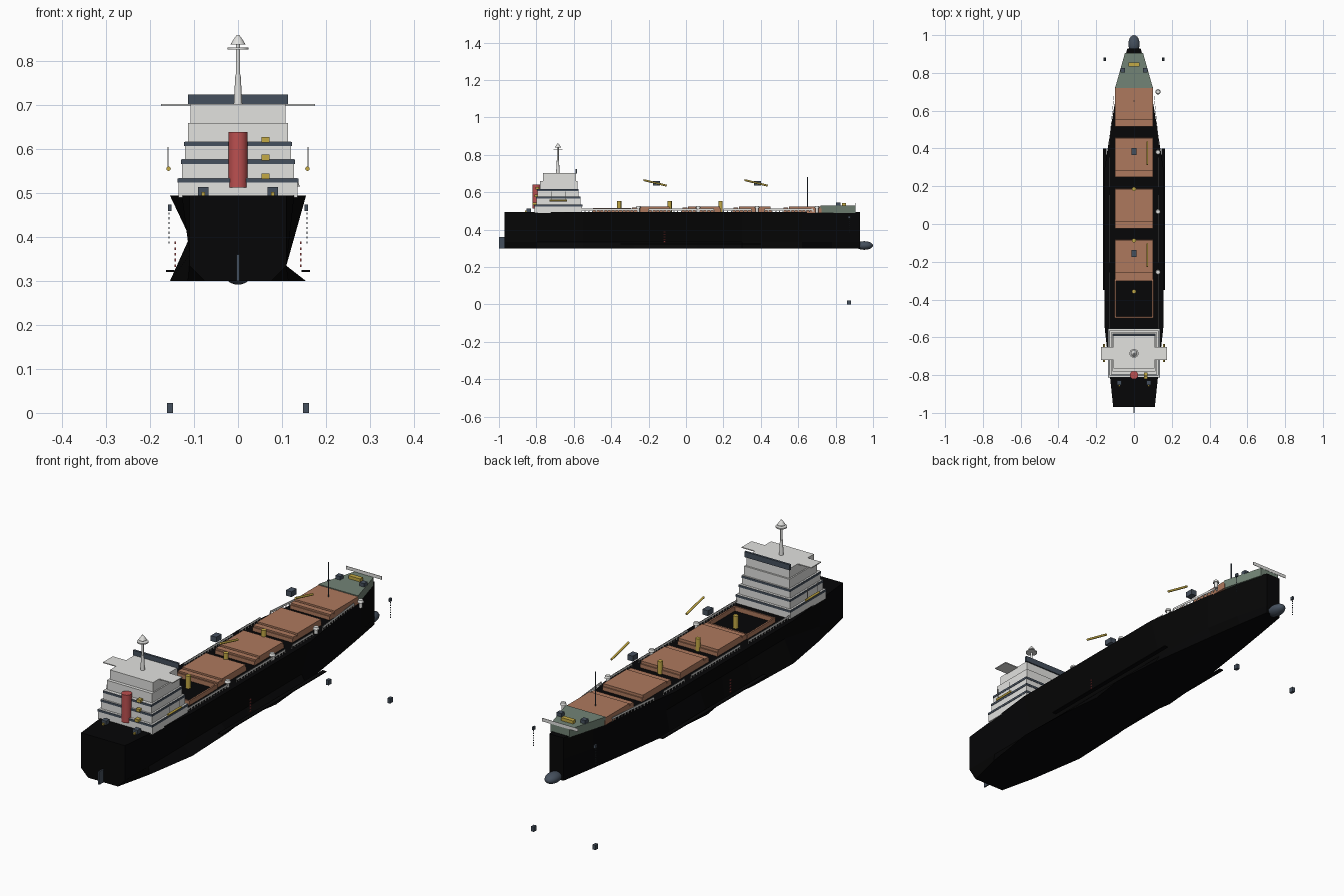
import bpy, bmesh, math
from mathutils import Vector

if "Cube" in bpy.data.objects:
    bpy.data.objects.remove(bpy.data.objects["Cube"])


def mat(name, r, g, b):
    m = bpy.data.materials.new(name)
    m.diffuse_color = (r, g, b, 1)
    m.use_nodes = True
    m.node_tree.nodes["Principled BSDF"].inputs["Base Color"].default_value = m.diffuse_color
    return m


BLACK = mat("hull black", .0018, .0018, .002)
GREY = mat("light grey", .76, .76, .74)
COPPER = mat("hatch brown", .42, .19, .11)
GREEN = mat("deck green", .17, .23, .18)
SLATE = mat("slate", .06, .08, .11)
YELLOW = mat("yellow", .55, .40, .06)
RED = mat("red", .50, .08, .08)


def finish(bm, name, m, smooth=False):
    bmesh.ops.recalc_face_normals(bm, faces=bm.faces)
    me = bpy.data.meshes.new(name)
    bm.to_mesh(me)
    bm.free()
    me.materials.append(m)
    o = bpy.data.objects.new(name, me)
    bpy.context.collection.objects.link(o)
    if smooth:
        for p in me.polygons:
            p.use_smooth = len(p.vertices) == 4
    return o


def box(name, m, x, y, z):
    """Box from (min, max) pairs."""
    bm = bmesh.new()
    bmesh.ops.create_cube(bm, size=1)
    for v in bm.verts:
        v.co = [a[0] if c < 0 else a[1] for a, c in zip((x, y, z), v.co)]
    return finish(bm, name, m)


def cbox(name, m, c, s):
    return box(name, m, *[(a - b / 2, a + b / 2) for a, b in zip(c, s)])


def rod(name, m, a, b, r1, r2=None, n=16):
    """Round bar between two points."""
    a, b = Vector(a), Vector(b)
    bm = bmesh.new()
    bmesh.ops.create_cone(bm, cap_ends=True, segments=n, radius1=r1,
                          radius2=r1 if r2 is None else r2, depth=(b - a).length)
    q = Vector((0, 0, 1)).rotation_difference(b - a)
    for v in bm.verts:
        v.co = q @ v.co + (a + b) / 2
    return finish(bm, name, m, True)


def ball(name, m, c, s):
    bm = bmesh.new()
    bmesh.ops.create_uvsphere(bm, u_segments=20, v_segments=12, radius=1)
    for v in bm.verts:
        v.co = Vector(c) + Vector(a * b for a, b in zip(v.co, s))
    return finish(bm, name, m, True)


def loft(name, m, rings):
    bm = bmesh.new()
    rows = [[bm.verts.new(p) for p in r] for r in rings]
    n = len(rows[0])
    for a, b in zip(rows, rows[1:]):
        for i in range(n):
            bm.faces.new((a[i], a[(i + 1) % n], b[(i + 1) % n], b[i]))
    bm.faces.new(rows[0])
    bm.faces.new(rows[-1])
    return finish(bm, name, m)


# hull with pinched sides: (y, deck half width, bottom half width, left waist height)
stations = [(-.97, .11, .075, .335), (-.8, .128, .115, .36), (-.55, .155, .155, .40),
            (-.28, .155, .145, .40), (-.1, .155, .125, .40), (.06, .155, .15, .40),
            (.3, .155, .13, .40), (.62, .105, .085, .40), (.78, .075, .06, .40),
            (.93, .035, .035, .40)]
rings = []
for y, w, b, h in stations:
    k = min(w, .11)
    rings.append([(-w, y, .495), (-k, y, h), (-b, y, .30),
                  (b, y, .30), (k, y, .335), (w, y, .495)])
loft("hull", BLACK, rings)
ball("bulbous_bow", SLATE, (0, .953, .315), (.03, .047, .023))
box("rudder", SLATE, (-.003, .003), (-1, -.965), (.30, .36))

# forecastle
loft("forecastle", GREEN, [[(-w, y, .49), (w, y, .49), (w, y, .528), (-w, y, .528)]
                           for y, w in ((.72, .1), (.905, .048))])
box("bow_rail", GREY, (-.09, .09), (.904, .906), (.528, .543))
box("bow_windlass", YELLOW, (-.03, .03), (.835, .855), (.528, .542))
rod("foremast", SLATE, (0, .65, .495), (0, .65, .68), .003)

# hatches: brown coamings with stepped covers, the aft one left open
for i, y in enumerate((.62, .353, .082, -.188)):
    box(f"hatch_coaming_{i}", COPPER, (-.1, .1), (y - .105, y + .105), (.49, .512))
    box(f"hatch_cover_{i}", COPPER, (-.1, .1), (y - .07, y + .1), (.512, .524))
    box(f"hatch_end_panel_{i}", COPPER, (-.1, .1), (y - .1, y - .075), (.512, .519))
for s in (-1, 1):
    cbox("open_hatch_side", COPPER, (s * .1, -.395, .503), (.007, .2, .025))
    cbox("open_hatch_end", COPPER, (0, -.395 + s * .098, .503), (.2, .007, .025))

# deck posts, floating jibs and crane cabs
for y in (.185, -.087, -.357):
    rod("deck_crane_post", YELLOW, (0, y, .495), (0, y, .552), .011)
for y in (.375, -.165):
    rod("crane_jib", YELLOW, (.07, y - .062, .665), (.07, y + .062, .635), .005)
    cbox("crane_cab", SLATE, (0, y + .008, .647), (.028, .038, .024))

# mushroom vents
for y in (.70, .38, .065, -.255):
    rod("vent_pipe", GREY, (.127, y, .49), (.127, y, .517), .008)
    rod("vent_cap", GREY, (.127, y, .515), (.127, y, .526), .014, .010)

# superstructure tiers: (half width, y aft, y fore, z low, z high)
tiers = [(.136, -.81, -.555, .49, .535), (.128, -.80, -.565, .535, .578),
         (.121, -.795, -.575, .578, .618), (.114, -.78, -.58, .618, .66),
         (.108, -.765, -.588, .66, .703)]
for i, (w, a, b, lo, hi) in enumerate(tiers):
    box(f"tier_{i}", GREY, (-w, w), (a, b), (lo, hi))
    if i < 3:
        w += .0015
        box(f"window_band_{i}", SLATE, (-w, w), (a - .0015, b + .0015), (hi - .011, hi - .001))
        box(f"aft_stair_{i}", YELLOW, (.054, .072), (a - .010, a + .01), (hi - .003, hi + .010))
box("bridge_windows", SLATE, (-.114, .114), (-.592, -.582), (.70, .725))

# funnel and radar mast
rod("funnel", RED, (0, -.80, .513), (0, -.80, .64), .022, n=24)
rod("mast", GREY, (0, -.685, .70), (0, -.685, .77), .010, .006)
rod("mast_top", GREY, (0, -.685, .77), (0, -.685, .84), .005)
rod("radar_disc", GREY, (0, -.685, .827), (0, -.685, .832), .024)
rod("radar_dome", GREY, (0, -.685, .839), (0, -.685, .852), .017, .009)
rod("radar_dome_top", GREY, (0, -.685, .852), (0, -.685, .86), .009, .003)

# things on both sides
for s in (-1, 1):
    box("bridge_wing", GREY, sorted((s * .106, s * .175)), (-.72, -.65), (.699, .703))
    rod("lifeboat", YELLOW, (s * .158, -.73, .556), (s * .158, -.635, .556), .005)
    for y in (-.72, -.645):
        rod("davit", GREY, (s * .159, y, .556), (s * .159, y, .605), .0015, n=6)
    cbox("stern_winch", SLATE, (s * .079, -.84, .504), (.024, .024, .02))
    cbox("winch_brake", YELLOW, (s * .079, -.856, .499), (.008, .008, .008))
    cbox("bow_winch", SLATE, (s * .06, .815, .535), (.024, .024, .018))
    box("bilge_keel", BLACK, sorted((s * .145, s * .164)), (-.35, .40), (.321, .325))
    # hanging chain and low anchor
    cbox("anchor_block", SLATE, (s * .155, .872, .011), (.014, .02, .022))
    cbox("hawse_block", SLATE, (s * .155, .872, .467), (.008, .014, .014))
    for k in range(7):
        cbox("chain_link", SLATE, (s * .157, .872, .388 + k * .011), (.003, .003, .005))
    # draft marks
    for k in range(5):
        cbox("draft_mark", RED, (s * .143, -.115, .335 + k * .013), (.003, .009, .006))
    # deck railing in runs with gaps: pale strip on posts
    for a, b in ((-.56, -.26), (-.2, .15), (.2, .35), (.42, .68)):
        xa, xb = [.132 - max(0, y - .42) * .1 for y in (a, b)]
        loft("rail", GREY, [[(s * x + d, y, z) for d, z in
                             ((-.001, .503), (.001, .503), (.001, .512), (-.001, .512))]
                            for x, y in ((xa, a), (xb, b))])
        n = round((b - a) / .02)
        for k in range(n + 1):
            t = k / n
            cbox("rail_post", GREY, (s * (xa + (xb - xa) * t), a + (b - a) * t, .5),
                 (.002, .006, .012))
